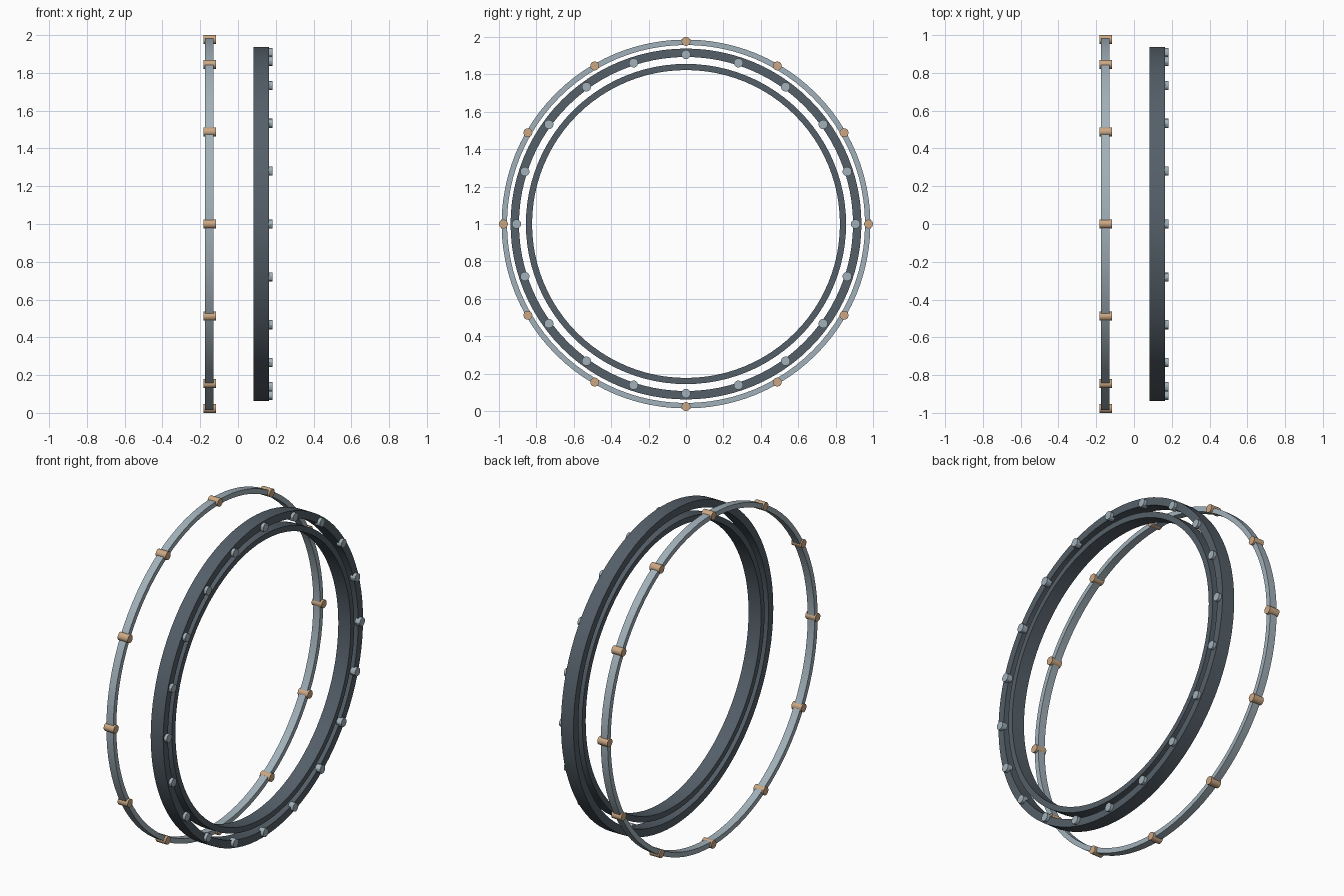
import bpy
import bmesh
import math
from mathutils import Matrix

cube = bpy.data.objects.get("Cube")
if cube:
    bpy.data.objects.remove(cube, do_unlink=True)


def material(name, color):
    mat = bpy.data.materials.new(name)
    mat.use_nodes = True
    mat.diffuse_color = (*color, 1)
    mat.node_tree.nodes["Principled BSDF"].inputs["Base Color"].default_value = (*color, 1)
    return mat


slate = material("dark slate", (0.09, 0.115, 0.14))
steel = material("pale steel", (0.36, 0.44, 0.49))
tan = material("tan bronze", (0.60, 0.39, 0.23))


def finish(name, bm, mat):
    bmesh.ops.recalc_face_normals(bm, faces=bm.faces)
    mesh = bpy.data.meshes.new(name)
    bm.to_mesh(mesh)
    bm.free()
    mesh.materials.append(mat)
    obj = bpy.data.objects.new(name, mesh)
    bpy.context.collection.objects.link(obj)
    bpy.ops.object.select_all(action="DESELECT")
    obj.select_set(True)
    bpy.context.view_layer.objects.active = obj
    bpy.ops.object.shade_smooth_by_angle(angle=math.radians(30))
    return obj


def ring(name, inner, outer, x0, x1, mat, segments=96):
    """Rectangular section swept around the x axis."""
    bm = bmesh.new()
    section = [(x0, inner), (x1, inner), (x1, outer), (x0, outer)]
    loops = []
    for i in range(segments):
        a = math.tau * i / segments
        loops.append([bm.verts.new((x, r * math.sin(a), 1 + r * math.cos(a)))
                      for x, r in section])
    for i, loop in enumerate(loops):
        following = loops[(i + 1) % segments]
        for j in range(4):
            k = (j + 1) % 4
            bm.faces.new((loop[j], loop[k], following[k], following[j]))
    return finish(name, bm, mat)


def studs(name, count, distance, radius, x0, x1, mat, sides):
    """Short cylinders along x, spaced evenly around a ring."""
    bm = bmesh.new()
    for i in range(count):
        place = (Matrix.Translation((0, 0, 1))
                 @ Matrix.Rotation(math.tau * i / count, 4, "X")
                 @ Matrix.Translation(((x0 + x1) / 2, 0, distance))
                 @ Matrix.Rotation(math.pi / 2, 4, "Y"))
        bmesh.ops.create_cone(bm, cap_ends=True, segments=sides, radius1=radius,
                              radius2=radius, depth=x1 - x0, matrix=place)
    return finish(name, bm, mat)


# Heavy double ring with bolts on its outer face
ring("outer_ring", 0.893, 0.938, 0.083, 0.165, slate)
ring("inner_ring", 0.823, 0.856, 0.083, 0.165, slate)
studs("ring_bolts", 20, 0.906, 0.025, 0.150, 0.183, steel, 12)

# Slim separate ring with clasps
ring("slim_ring", 0.957, 0.986, -0.175, -0.130, steel)
studs("ring_clasps", 12, 0.976, 0.024, -0.183, -0.117, tan, 16)
